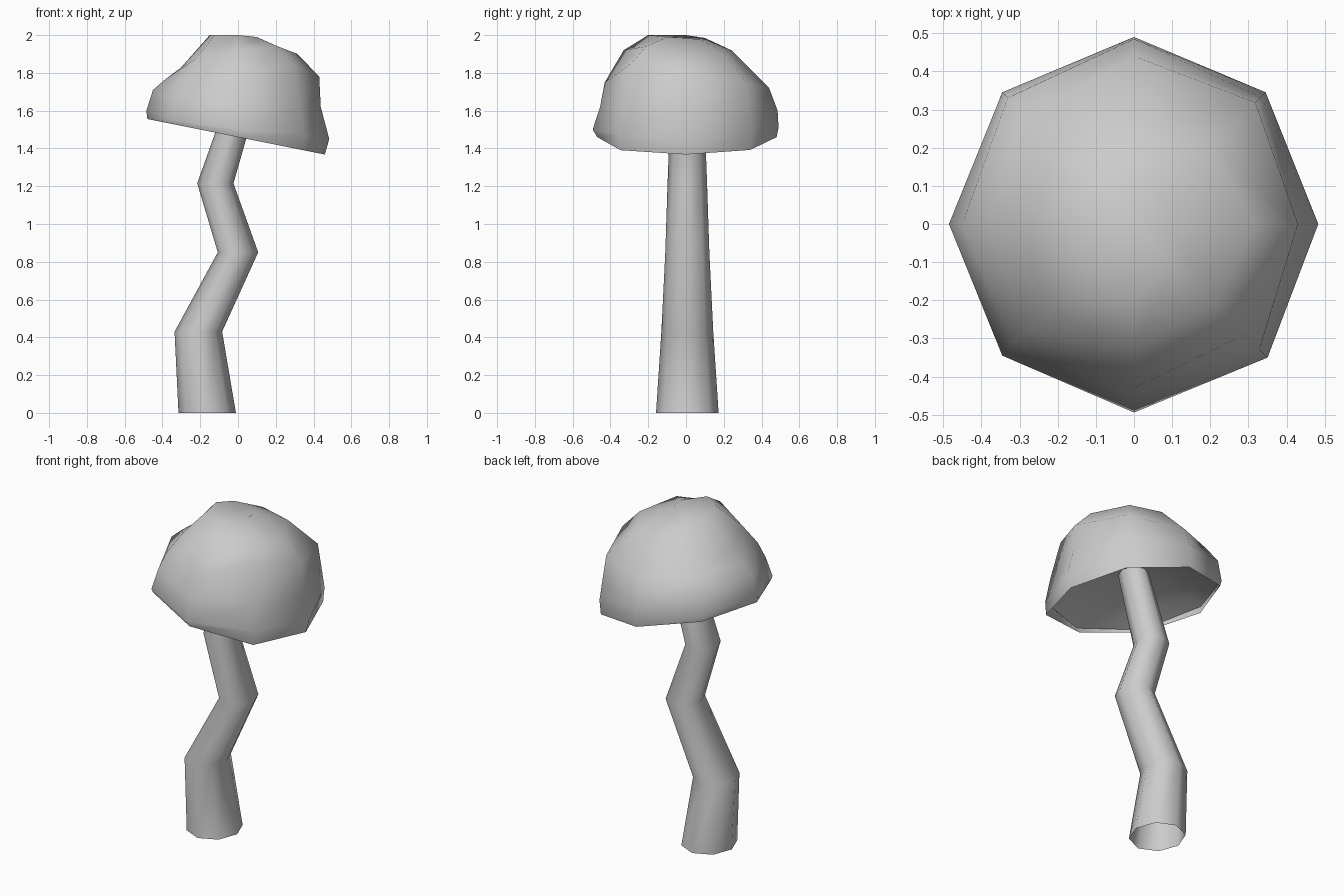
import bpy
import math

cube = bpy.data.objects.get("Cube")
if cube:
    bpy.data.objects.remove(cube, do_unlink=True)

SIDES = 8

grey = bpy.data.materials.new("plain grey")
grey.use_nodes = True
colour = (0.6, 0.6, 0.6, 1)
grey.diffuse_color = colour
grey.node_tree.nodes["Principled BSDF"].inputs["Base Color"].default_value = colour


def loft(name, rings, close_bottom=False, close_top=False):
    """Join equal rings of points with quads and shade the skin smoothly."""
    verts = [point for ring in rings for point in ring]
    faces = []
    for level in range(len(rings) - 1):
        low, high = level * SIDES, (level + 1) * SIDES
        for i in range(SIDES):
            j = (i + 1) % SIDES
            faces.append((low + i, low + j, high + j, high + i))
    if close_bottom:
        faces.append(tuple(reversed(range(SIDES))))
    if close_top:
        faces.append(tuple(range(len(verts) - SIDES, len(verts))))
    mesh = bpy.data.meshes.new(name)
    mesh.from_pydata(verts, [], faces)
    mesh.materials.append(grey)
    obj = bpy.data.objects.new(name, mesh)
    bpy.context.collection.objects.link(obj)
    bpy.ops.object.select_all(action="DESELECT")
    obj.select_set(True)
    bpy.context.view_layer.objects.active = obj
    bpy.ops.object.shade_smooth_by_angle(angle=math.radians(60))


def direction(i):
    angle = math.tau * i / SIDES
    return math.cos(angle), math.sin(angle)


# Crooked open stem: centre x, height, radius of each horizontal ring
stem_path = [
    (-0.163, 0, 0.152),
    (-0.21, 0.43, 0.126),
    (0, 0.85, 0.107),
    (-0.12, 1.215, 0.096),
    (0.01, 1.62, 0.082),
]
stem_rings = []
for x, z, radius in stem_path:
    ring = []
    for i in range(SIDES):
        c, s = direction(i)
        ring.append((x + radius * c, 0.007 + 1.09 * radius * s, z))
    stem_rings.append(ring)
loft("stem", stem_rings)

# Lumpy cap: radius and height from bulge to crown, and the rim radius
left = [(.483, 1.45), (.438, 1.62), (.43, 1.78), (.315, 1.9), (.09, 1.985)]
back_left = [(.488, 1.48), (.47, 1.61), (.45, 1.75), (.28, 1.91), (.11, 1.975)]
back = [(.49, 1.51), (.485, 1.6), (.44, 1.72), (.24, 1.92), (.13, 1.965)]
back_right = [(.488, 1.56), (.468, 1.69), (.4, 1.775), (.28, 1.885), (.14, 1.985)]
right = [(.485, 1.6), (.45, 1.71), (.38, 1.77), (.3, 1.83), (.15, 2)]
front_right = [(.488, 1.55), (.45, 1.665), (.405, 1.76), (.315, 1.875), (.175, 2)]
front = [(.494, 1.5), (.455, 1.62), (.43, 1.75), (.33, 1.92), (.2, 2)]
front_left = [(.495, 1.475), (.465, 1.63), (.41, 1.85), (.3, 1.94), (.14, 1.99)]
profiles = [left, back_left, back, back_right, right, front_right, front, front_left]
rim_radii = [.46, .48, .48, .48, .48, .48, .47, .49]

# The rim lies on a flat tilted plane
rim = []
for i, radius in enumerate(rim_radii):
    c, s = direction(i)
    rim.append((radius * c, radius * s, 1.46 - 0.2 * radius * c))

cap_rings = [rim]
for level in range(len(left)):
    ring = []
    for i, profile in enumerate(profiles):
        radius, z = profile[level]
        c, s = direction(i)
        ring.append((radius * c, radius * s, z))
    cap_rings.append(ring)
loft("cap", cap_rings, close_top=True)

# Shallow hollow underside, from its hub out to the bulge of the cap
underside_rings = []
for t in (0.15, 0.5, 0.8, 1):
    ring = []
    for x, y, z in cap_rings[1]:
        ring.append((x * t, y * t, z * t + 1.51 * (1 - t) + 0.13 * (1 - t * t)))
    underside_rings.append(ring)
loft("underside", underside_rings, close_bottom=True)
